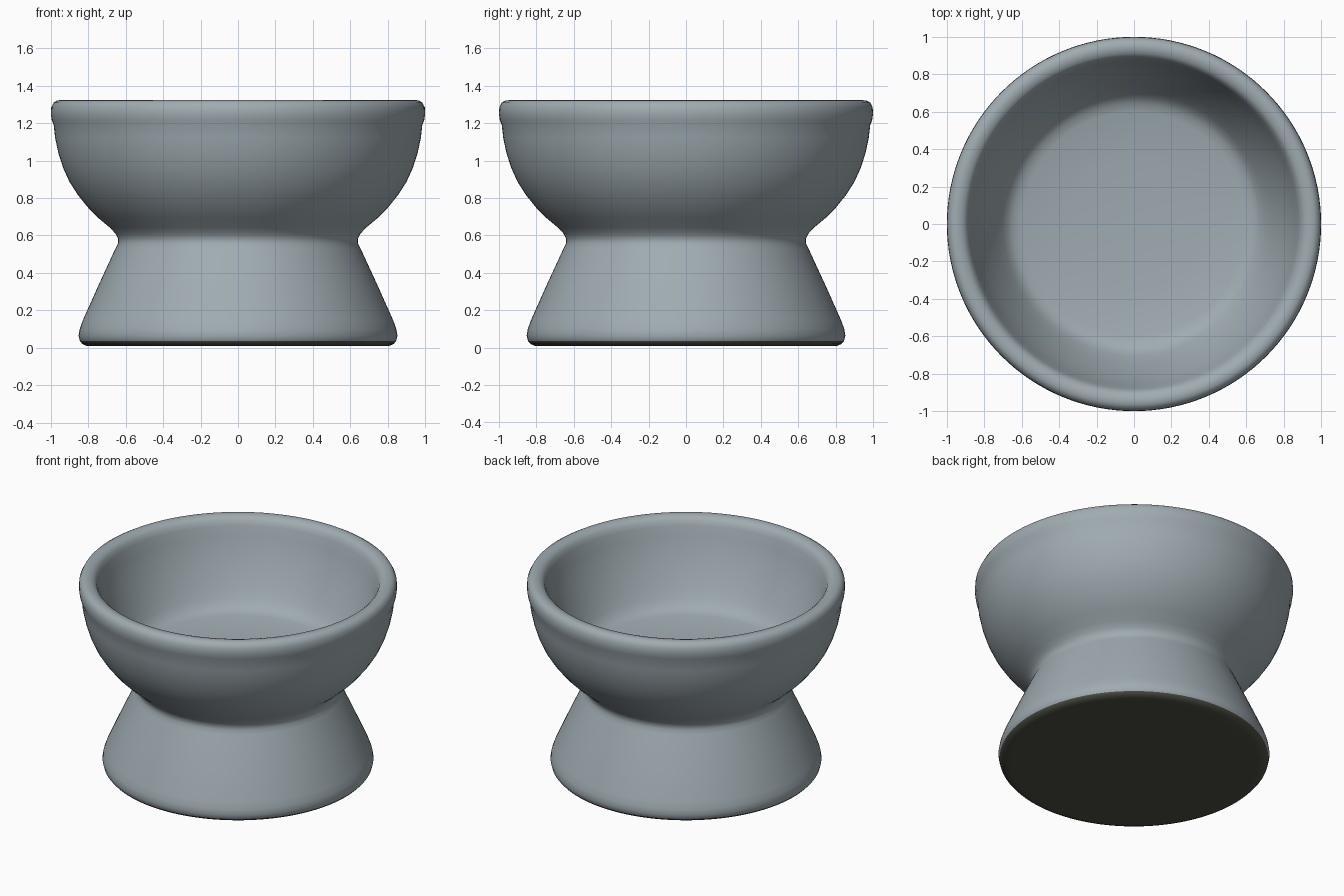
import bpy, bmesh, math

if "Cube" in bpy.data.objects:
    bpy.data.objects.remove(bpy.data.objects["Cube"])

def material(name, rgb):
    m = bpy.data.materials.new(name)
    m.diffuse_color = (*rgb, 1)
    m.use_nodes = True
    m.node_tree.nodes["Principled BSDF"].inputs["Base Color"].default_value = m.diffuse_color
    return m

grey = material("blue_grey_ceramic", (0.35, 0.41, 0.44))
dark = material("dark_rubber", (0.075, 0.076, 0.06))

def lathe(name, profile, mats, steps=128):
    """Revolve an (r, z) profile around z; end points on the axis get merged."""
    bm = bmesh.new()
    vs = [bm.verts.new((r, 0, z)) for r, z in profile]
    es = [bm.edges.new(p) for p in zip(vs, vs[1:])]
    bmesh.ops.spin(bm, geom=vs + es, axis=(0, 0, 1), cent=(0, 0, 0),
                   angle=math.tau, steps=steps, use_merge=False)
    bmesh.ops.remove_doubles(bm, verts=bm.verts, dist=1e-5)
    bmesh.ops.recalc_face_normals(bm, faces=bm.faces)
    # Underside is the dark pad
    for f in bm.faces:
        f.material_index = int(f.calc_center_median().z < 0.028)
    me = bpy.data.meshes.new(name)
    bm.to_mesh(me)
    bm.free()
    for m in mats:
        me.materials.append(m)
    ob = bpy.data.objects.new(name, me)
    bpy.context.collection.objects.link(ob)
    bpy.context.view_layer.objects.active = ob
    ob.select_set(True)
    bpy.ops.object.shade_smooth_by_angle(angle=math.radians(40))
    ob.select_set(False)
    return ob

# Bowl and flared foot in one turned shell, from base over the rim to the floor
lathe("bowl_and_foot", [
    (0, 0.008), (0.78, 0.008), (0.81, 0.01), (0.832, 0.02), (0.845, 0.035),
    (0.852, 0.065), (0.846, 0.10), (0.83, 0.145), (0.745, 0.335), (0.655, 0.53),
    (0.641, 0.558), (0.641, 0.583), (0.655, 0.61), (0.685, 0.642),
    (0.745, 0.692), (0.80, 0.747),
    (0.855, 0.815), (0.90, 0.885), (0.935, 0.962), (0.96, 1.04), (0.977, 1.12),
    (0.985, 1.19), (0.995, 1.215), (1.0, 1.25), (0.998, 1.285), (0.985, 1.31),
    (0.965, 1.322), (0.94, 1.323), (0.913, 1.316), (0.893, 1.298), (0.88, 1.265),
    (0.862, 1.20), (0.833, 1.11), (0.79, 1.01), (0.742, 0.91), (0.703, 0.845),
    (0.677, 0.81), (0.645, 0.787), (0.60, 0.775), (0.35, 0.752), (0, 0.745)],
    [grey, dark])
